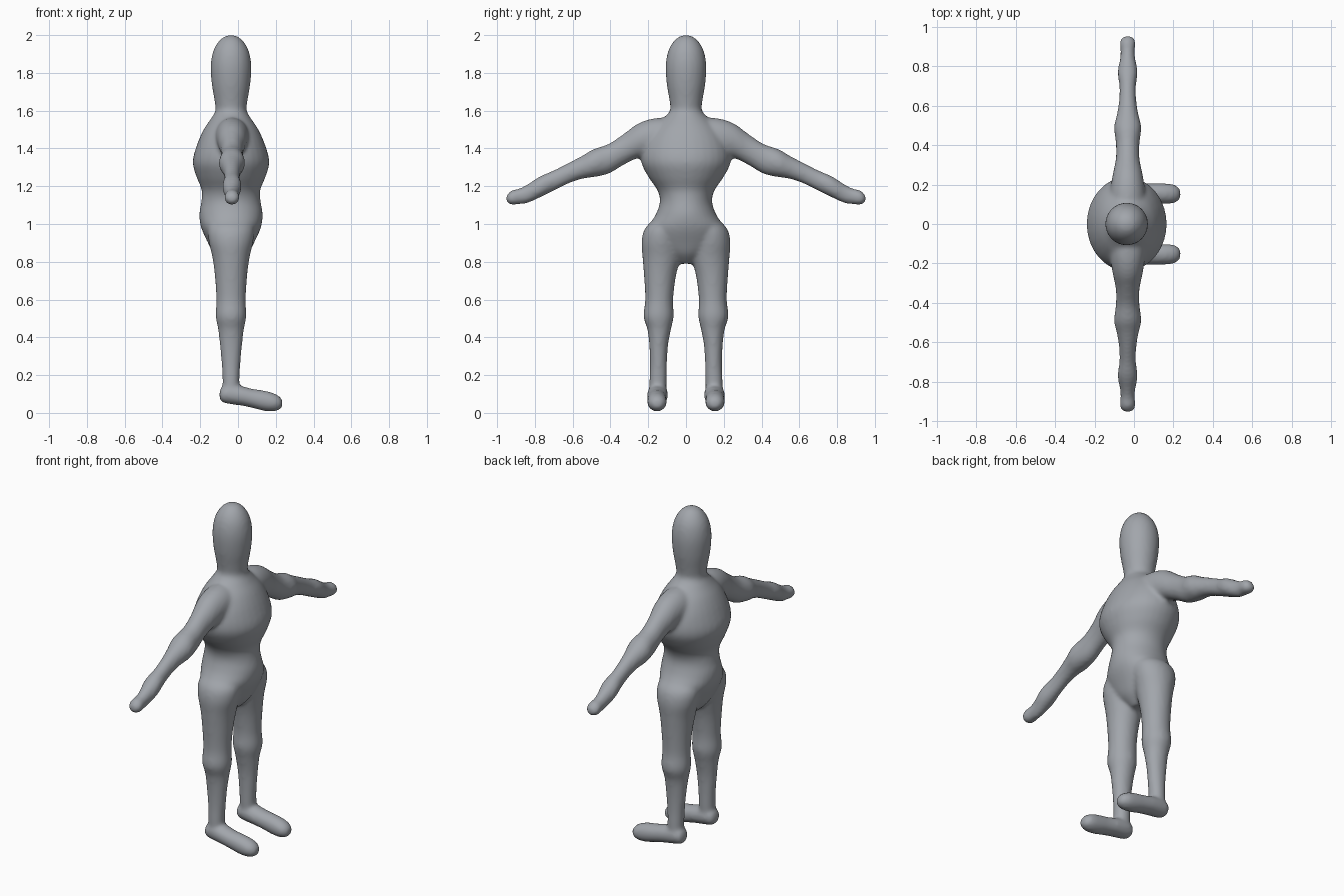
import bpy
import bmesh
import math

cube = bpy.data.objects.get("Cube")
if cube:
    bpy.data.objects.remove(cube, do_unlink=True)

SIDES = 32
STEPS = 4
MID = -0.037  # fore-aft centre line of the body


def spline(a, b, c, d, t):
    """Catmull-Rom value between b and c."""
    return b + 0.5 * t * (c - a + t * (2*a - 5*b + 4*c - d + t * (3*(b - c) + d - a)))


def refine(rows):
    """Smoothly add cross-sections between the given ones."""
    padded = [rows[0]] + rows + [rows[-1]]
    out = []
    for i in range(len(rows) - 1):
        for s in range(STEPS):
            out.append([spline(*vals, s / STEPS) for vals in zip(*padded[i:i + 4])])
    return out + [rows[-1]]


def tube(bm, axes, rows, side=1):
    """Loft ellipses; a row is (along, centre1, centre2, radius1, radius2)."""
    rings = []
    for along, c1, c2, r1, r2 in refine(rows):
        ring = []
        for k in range(SIDES):
            a = math.tau * k / SIDES
            p = dict(zip(axes, (along, c1 + r1 * math.cos(a), c2 + r2 * math.sin(a))))
            ring.append(bm.verts.new((p["x"], side * p["y"], p["z"])))
        rings.append(ring)
    faces = [bm.faces.new(rings[0]), bm.faces.new(rings[-1])]
    for lo, hi in zip(rings, rings[1:]):
        for k in range(SIDES):
            n = (k + 1) % SIDES
            faces.append(bm.faces.new((lo[k], lo[n], hi[n], hi[k])))
    bmesh.ops.recalc_face_normals(bm, faces=faces)


# Head, neck and trunk: (height, front radius, side radius)
trunk = [(z, MID, 0, rx, ry) for z, rx, ry in (
    (2.0, .015, .015), (1.985, .047, .047), (1.95, .078, .078), (1.9, .099, .099),
    (1.83, .108, .108), (1.74, .102, .102), (1.65, .087, .087), (1.6, .083, .085),
    (1.56, .105, .12), (1.5, .145, .18), (1.42, .18, .226), (1.33, .203, .237),
    (1.25, .183, .2), (1.18, .155, .152), (1.12, .157, .138), (1.05, .168, .16),
    (.98, .158, .2), (.9, .122, .18), (.84, .09, .11), (.79, .04, .04))]

# Arm: (outward, depth centre, height, depth radius, height radius)
arm = [(y, MID + .005, z, rx, rz) for y, z, rx, rz in (
    (0, 1.47, .09, .09), (.15, 1.462, .09, .1), (.25, 1.442, .076, .092),
    (.33, 1.395, .06, .082), (.41, 1.345, .06, .079), (.49, 1.322, .069, .074),
    (.55, 1.3, .056, .061), (.62, 1.27, .044, .055), (.7, 1.23, .042, .054),
    (.77, 1.198, .051, .056), (.84, 1.16, .038, .05), (.88, 1.147, .036, .042),
    (.925, 1.139, .04, .038), (.952, 1.134, .018, .016))]

# Leg: (height, depth centre, side centre, depth radius, side radius)
leg = [
    (1.04, MID, .1, .08, .05), (.98, MID, .115, .12, .1), (.91, MID, .13, .118, .105),
    (.82, MID, .13, .098, .1), (.72, MID, .138, .085, .084), (.6, MID, .142, .078, .074),
    (.51, MID, .145, .081, .08), (.44, MID, .142, .068, .062), (.35, MID, .145, .058, .049),
    (.25, MID, .146, .049, .045), (.17, MID, .148, .045, .046), (.09, MID, .15, .045, .045)]

# Foot: (forward, side centre, height, side radius, height radius)
foot = [
    (-.098, .15, .095, .02, .022), (-.083, .15, .098, .044, .042),
    (-.04, .15, .1, .053, .054), (.02, .152, .09, .055, .052), (.08, .154, .076, .052, .051),
    (.14, .154, .064, .052, .054), (.19, .153, .056, .05, .048),
    (.222, .152, .052, .037, .034), (.236, .152, .05, .015, .015)]

bm = bmesh.new()
tube(bm, "zxy", trunk)
for side in (1, -1):
    tube(bm, "yxz", arm, side)
    tube(bm, "zxy", leg, side)
    tube(bm, "xyz", foot, side)
mesh = bpy.data.meshes.new("body")
bm.to_mesh(mesh)
bm.free()
body = bpy.data.objects.new("body", mesh)
bpy.context.collection.objects.link(body)

# Fuse the limbs into one soft skin
fuse = body.modifiers.new("fuse", "REMESH")
fuse.mode = "VOXEL"
fuse.voxel_size = 0.011
soften = body.modifiers.new("soften", "SMOOTH")
soften.factor = 0.5
soften.iterations = 8
bpy.context.view_layer.objects.active = body
body.select_set(True)
for name in ("fuse", "soften"):
    bpy.ops.object.modifier_apply(modifier=name)
bpy.ops.object.shade_smooth()

# Single grey skin
grey = bpy.data.materials.new("cool grey")
grey.use_nodes = True
colour = (0.36, 0.38, 0.41, 1)
grey.diffuse_color = colour
grey.node_tree.nodes["Principled BSDF"].inputs["Base Color"].default_value = colour
body.data.materials.clear()
body.data.materials.append(grey)
